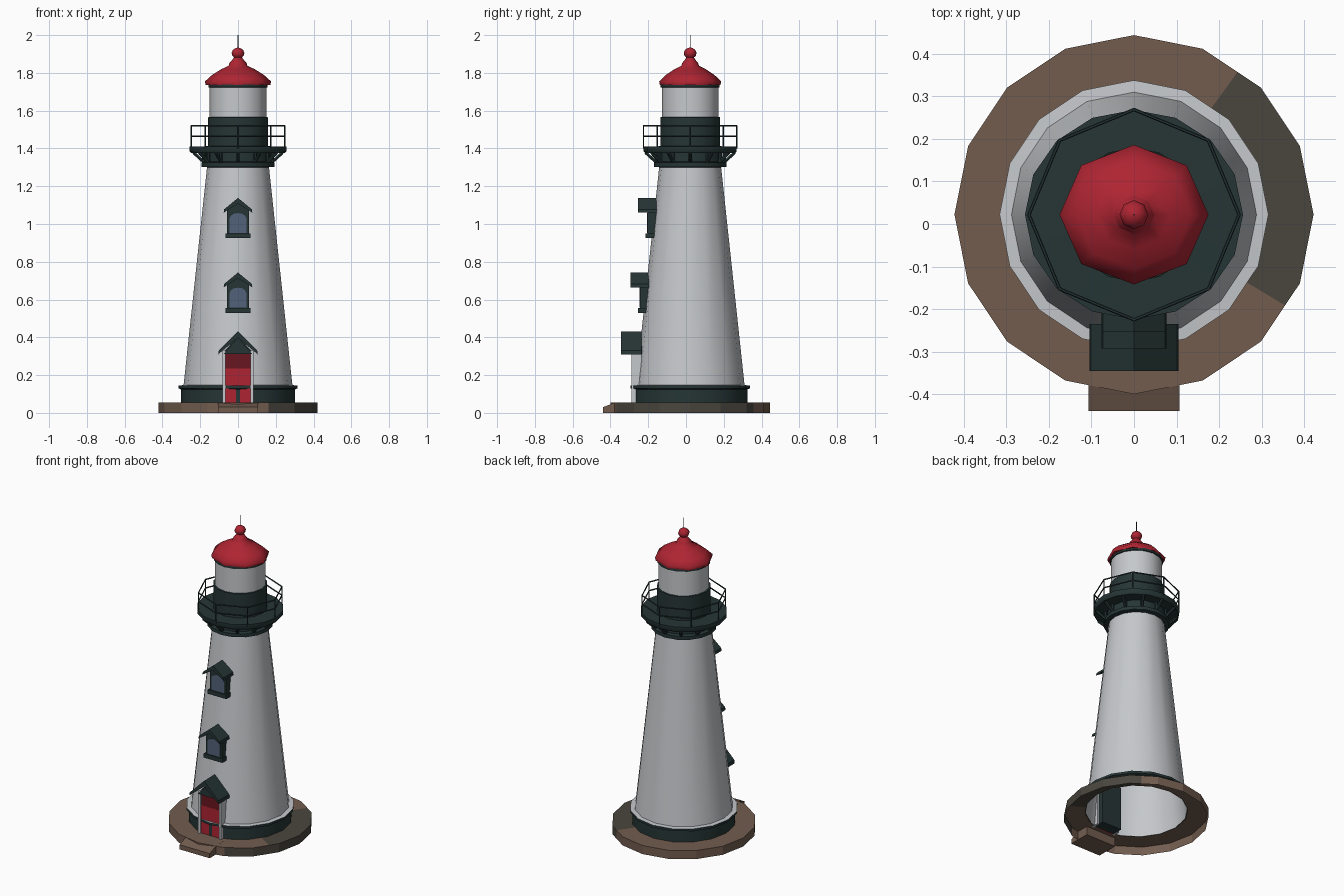
import bpy, bmesh, math
from mathutils import Vector

if "Cube" in bpy.data.objects:
    bpy.data.objects.remove(bpy.data.objects["Cube"])

CY = 0.022  # tower axis in y


def mat(name, r, g, b):
    m = bpy.data.materials.new(name)
    m.diffuse_color = (r, g, b, 1)
    m.use_nodes = True
    m.node_tree.nodes["Principled BSDF"].inputs["Base Color"].default_value = m.diffuse_color
    return m


WHITE = mat("white_wall", 0.56, 0.58, 0.60)
GREEN = mat("dark_green", 0.019, 0.036, 0.035)
RED = mat("red", 0.42, 0.018, 0.032)
DARKRED = mat("dark_red", 0.14, 0.008, 0.014)
BROWN = mat("brown_stone", 0.17, 0.108, 0.078)
GREY = mat("grey_stone", 0.068, 0.06, 0.048)
GLASS = mat("blue_glass", 0.085, 0.12, 0.19)


def make(name, verts, faces, mats, smooth=None, idx=None, fix=True):
    me = bpy.data.meshes.new(name)
    me.from_pydata(verts, [], faces)
    for m in mats:
        me.materials.append(m)
    if idx:
        for p, i in zip(me.polygons, idx):
            p.material_index = i
    if fix:
        bm = bmesh.new()
        bm.from_mesh(me)
        bmesh.ops.recalc_face_normals(bm, faces=bm.faces)
        bm.to_mesh(me)
        bm.free()
    ob = bpy.data.objects.new(name, me)
    bpy.context.collection.objects.link(ob)
    if smooth:
        bpy.ops.object.select_all(action='DESELECT')
        ob.select_set(True)
        bpy.context.view_layer.objects.active = ob
        bpy.ops.object.shade_smooth_by_angle(angle=math.radians(smooth))
    return ob


def lathe(name, profile, n, mats, seg=None, smooth=40, sx=1.0, sy=1.0):
    """Revolve an (r, z) profile, listed bottom to top, about the tower axis."""
    verts = [(r * sx * math.cos(2 * math.pi * k / n), CY + r * sy * math.sin(2 * math.pi * k / n), z)
             for r, z in profile for k in range(n)]
    faces, idx = [], []
    for i in range(len(profile) - 1):
        for k in range(n):
            k2 = (k + 1) % n
            faces.append((i * n + k, i * n + k2, (i + 1) * n + k2, (i + 1) * n + k))
            idx.append(seg[i] if seg else 0)
    return make(name, verts, faces, mats, smooth, idx, fix=False)


def prism(name, pts, a, b, m, axis='y'):
    """Extrude an outline: (x, z) along y, or (y, z) along x."""
    f = (lambda p, t: (p[0], t, p[1])) if axis == 'y' else (lambda p, t: (t, p[0], p[1]))
    n = len(pts)
    verts = [f(p, a) for p in pts] + [f(p, b) for p in pts]
    faces = [tuple(range(n)), tuple(range(2 * n - 1, n - 1, -1))]
    faces += [(i, (i + 1) % n, n + (i + 1) % n, n + i) for i in range(n)]
    return make(name, verts, faces, [m])


def box(name, x0, x1, y0, y1, z0, z1, m):
    return prism(name, [(x0, z0), (x1, z0), (x1, z1), (x0, z1)], y0, y1, m)


def rod(name, p, q, r, m, n=6):
    p, q = Vector(p), Vector(q)
    rot = (q - p).to_track_quat('Z', 'Y')
    ring = [rot @ Vector((r * math.cos(2 * math.pi * k / n), r * math.sin(2 * math.pi * k / n), 0)) for k in range(n)]
    verts = [p + v for v in ring] + [q + v for v in ring]
    faces = [tuple(range(n)), tuple(range(n, 2 * n))]
    faces += [(k, (k + 1) % n, n + (k + 1) % n, n + k) for k in range(n)]
    return make(name, verts, faces, [m])


def polar(r, deg, z):
    a = math.radians(deg)
    return (r * math.cos(a), CY + r * math.sin(a), z)


# stone base, open below, with a greyer patch on the right
base = lathe("stone_base", [(0.422, 0), (0.422, 0.055), (0.30, 0.055)], 16, [BROWN, GREY], smooth=None)
bm = bmesh.new()
bm.from_mesh(base.data)
for deg in (-31, 54):
    a = math.radians(deg)
    bmesh.ops.bisect_plane(bm, geom=bm.verts[:] + bm.edges[:] + bm.faces[:], plane_co=(0, CY, 0),
                           plane_no=(-math.sin(a), math.cos(a), 0))
bm.normal_update()
for f in bm.faces:
    c = f.calc_center_median()
    deg = math.degrees(math.atan2(c.y - CY, c.x))
    lo = -31 if f.normal.z > 0.5 else -70
    f.material_index = 1 if lo < deg < 54 else 0
bm.to_mesh(base.data)
bm.free()
prism("front_step", [(-0.44, 0), (-0.44, 0.03), (-0.375, 0.055), (-0.30, 0.056), (-0.30, 0)],
      -0.107, 0.107, BROWN, 'x')

# tower wall with plinth band
lathe("plinth_band", [(0.303, 0.055), (0.303, 0.125), (0.316, 0.13), (0.316, 0.145), (0.288, 0.147)],
      16, [GREEN, WHITE], [0, 0, 0, 1])
lathe("tower_wall", [(0.298, 0.055), (0.288, 0.147), (0.163, 1.31)], 16, [WHITE])

# gallery deck and brackets
lathe("gallery_collar", [(0.16, 1.30), (0.192, 1.303), (0.192, 1.325), (0.172, 1.33), (0.172, 1.378)],
      16, [GREEN])
lathe("gallery_deck", [(0.165, 1.376), (0.243, 1.376), (0.25, 1.385), (0.25, 1.41), (0.15, 1.412)],
      16, [GREEN], sx=1.025, sy=0.985)
for k in range(12):
    rod("bracket", polar(0.178, 30 * k, 1.325), polar(0.236, 30 * k, 1.378), 0.009, GREEN)
    rod("bracket_post", polar(0.182, 30 * k, 1.325), polar(0.182, 30 * k, 1.378), 0.009, GREEN)

# octagonal railing
for k in range(8):
    a, b = 45 * k, 45 * k + 45
    rod("rail_post", polar(0.247, a, 1.40), polar(0.247, a, 1.522), 0.004, GREEN)
    for z in (1.465, 1.52):
        rod("rail", polar(0.247, a, z), polar(0.247, b, z), 0.004, GREEN)

# lantern room
lathe("lantern_base", [(0.158, 1.40), (0.158, 1.565), (0.148, 1.567)], 16, [GREEN])
lathe("lantern_wall", [(0.15, 1.56), (0.15, 1.728)], 16, [WHITE])
lathe("lantern_trim", [(0.148, 1.722), (0.156, 1.724), (0.156, 1.738)], 16, [GREEN])

# red roof and finial
lathe("roof", [(0.14, 1.735), (0.166, 1.736), (0.17, 1.755), (0.132, 1.79), (0.085, 1.82), (0.048, 1.838),
               (0.044, 1.852), (0.03, 1.868), (0.018, 1.886)], 8, [RED], smooth=60, sx=1.03, sy=0.965)
lathe("finial_ball", [(0.016, 1.878), (0.03, 1.89), (0.034, 1.906), (0.027, 1.922), (0.012, 1.932), (0.001, 1.934)],
      8, [RED], smooth=60)
rod("spire", (0, CY, 1.92), (0, CY, 2.0), 0.002, GREEN)


def gable(name, half, z_eave, z_ridge, t, y0, y1):
    """Chevron-shaped gable roof."""
    prism(name, [(-half, z_eave), (0, z_ridge - t), (half, z_eave), (half - t * 0.1, z_eave + t * 0.6),
                 (0, z_ridge), (-half + t * 0.1, z_eave + t * 0.6)], y0, y1, GREEN)


# two gabled windows
for z, dy in ((0.925, 0.0), (0.53, -0.04)):
    f = -0.203 + dy
    prism("window_frame", [(-0.058, z + 0.015), (0.058, z + 0.015), (0.058, z + 0.15), (0, z + 0.195),
                           (-0.058, z + 0.15)], f, f + 0.06, GREEN)
    arch = [(-0.044, z + 0.027), (0.044, z + 0.027)]
    arch += [(0.044 * math.cos(math.radians(d)), z + 0.105 + 0.028 * math.sin(math.radians(d)))
             for d in range(0, 181, 30)]
    prism("window_pane", arch, f - 0.004, f, GLASS)
    box("window_sill", -0.066, 0.066, f - 0.011, f + 0.035, z, z + 0.026, GREEN)
    gable("window_roof", 0.076, z + 0.135, z + 0.213, 0.03, f - 0.05, f + 0.048)

# door porch
prism("door_surround", [(-0.07, 0.055), (0.07, 0.055), (0.07, 0.33), (0, 0.405), (-0.07, 0.33)],
      -0.272, -0.20, GREEN)
box("door", -0.066, 0.066, -0.279, -0.27, 0.055, 0.235, RED)
box("door_upper_panel", -0.066, 0.066, -0.278, -0.27, 0.235, 0.312, DARKRED)
for s in (-1, 1):
    x0, x1 = sorted((s * 0.066, s * 0.082))
    box("door_jamb", x0, x1, -0.288, -0.235, 0.055, 0.33, WHITE)
prism("porch_gable", [(-0.075, 0.312), (0.075, 0.312), (0, 0.40)], -0.30, -0.24, GREEN)
gable("porch_roof", 0.105, 0.31, 0.432, 0.035, -0.345, -0.235)
